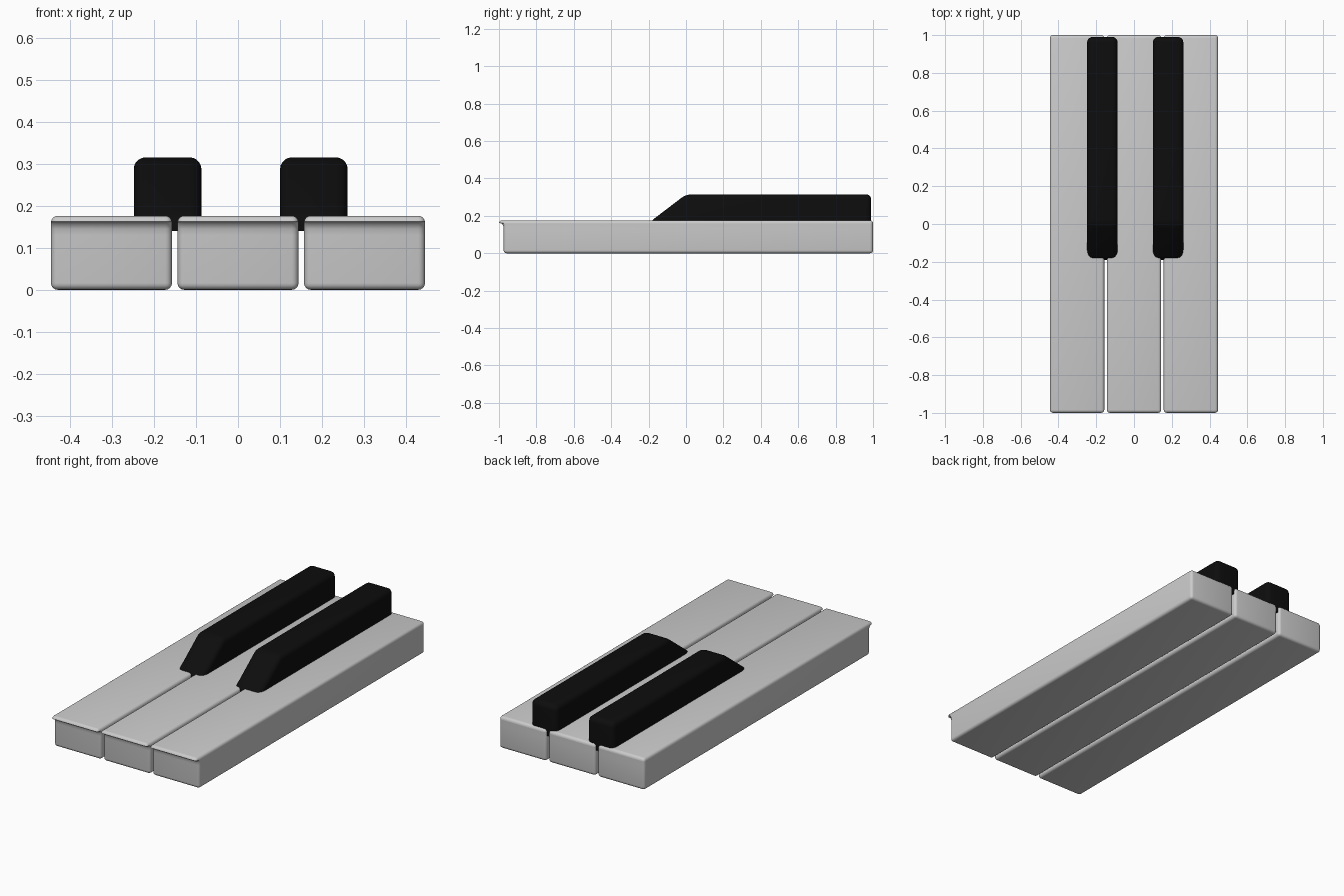
import bpy, bmesh

if "Cube" in bpy.data.objects:
    bpy.data.objects.remove(bpy.data.objects["Cube"])

black = bpy.data.materials.new("black")
black.diffuse_color = (0.004, 0.004, 0.004, 1)
black.use_nodes = True
black.node_tree.nodes["Principled BSDF"].inputs["Base Color"].default_value = black.diffuse_color


def extruded(profile, x0, x1):
    """Extrude a (y, z) profile along x."""
    bm = bmesh.new()
    face = bm.faces.new([bm.verts.new((x0, y, z)) for y, z in profile])
    ext = bmesh.ops.extrude_face_region(bm, geom=[face])
    moved = [g for g in ext["geom"] if isinstance(g, bmesh.types.BMVert)]
    bmesh.ops.translate(bm, verts=moved, vec=(x1 - x0, 0, 0))
    bmesh.ops.recalc_face_normals(bm, faces=bm.faces)
    return bm


def finish(bm, name, mat=None):
    bmesh.ops.recalc_face_normals(bm, faces=bm.faces)
    mesh = bpy.data.meshes.new(name)
    bm.to_mesh(mesh)
    bm.free()
    ob = bpy.data.objects.new(name, mesh)
    bpy.context.collection.objects.link(ob)
    if mat:
        mesh.materials.append(mat)
    bpy.ops.object.select_all(action='DESELECT')
    ob.select_set(True)
    bpy.context.view_layer.objects.active = ob
    bpy.ops.object.shade_smooth_by_angle(angle=0.7)


def white_key(cx, name):
    h, half = 0.176, 0.144
    bm = extruded([(-1, 0), (1, 0), (1, h), (-1, h)], cx - half, cx + half)
    bmesh.ops.bevel(bm, geom=bm.edges[:], offset=0.016, segments=4,
                    profile=0.5, affect='EDGES')
    # set the front face back below an overhanging lip
    steps = [(0.162, 0.0), (0.160, 0.012), (0.155, 0.019), (0.145, 0.023), (0.13, 0.025)]
    for z, _ in steps:
        bmesh.ops.bisect_plane(bm, geom=bm.verts[:] + bm.edges[:] + bm.faces[:],
                               plane_co=(0, 0, z), plane_no=(0, 0, 1))
    for v in bm.verts:
        if v.co.y < -0.9:
            v.co.y += max([d for z, d in steps if v.co.z <= z + 1e-4], default=0)
    finish(bm, name)


def black_key(cx, name):
    half, base = 0.0805, 0.14
    bm = extruded([(-0.19, base), (0.99, base), (0.99, 0.315), (0.0, 0.315),
                   (-0.19, 0.17)], cx - half, cx + half)
    # round everything except the rim of the underside
    edges = [e for e in bm.edges if any(v.co.z > base + 0.001 for v in e.verts)]
    bmesh.ops.bevel(bm, geom=edges, offset=0.028, segments=5, profile=0.5,
                    affect='EDGES', clamp_overlap=True)
    finish(bm, name, black)


for i, x in enumerate((-0.301, 0, 0.301)):
    white_key(x, f"white_key_{i + 1}")
for i, x in enumerate((-0.1675, 0.1805)):
    black_key(x, f"black_key_{i + 1}")
